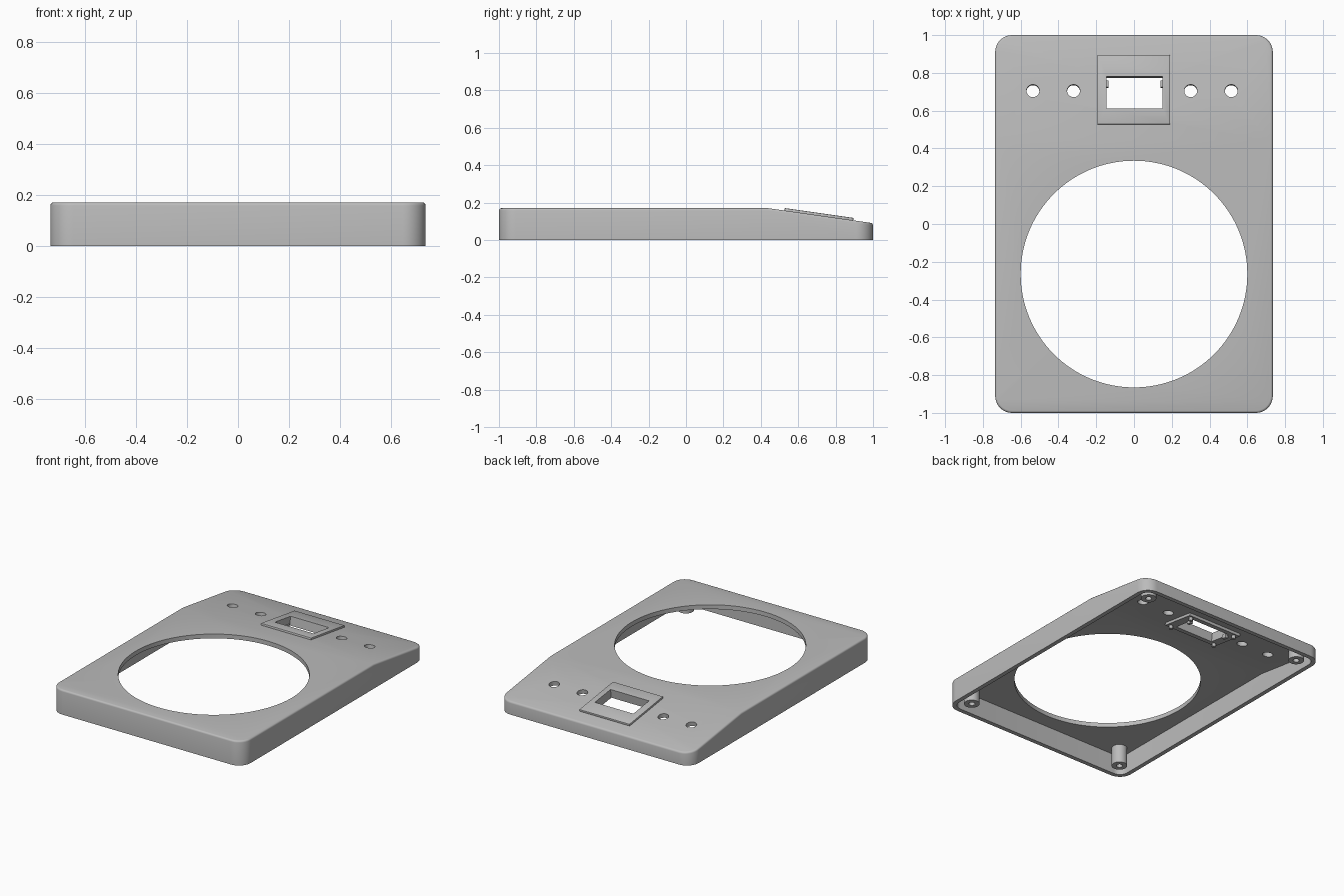
import bpy, bmesh, math
from mathutils import Matrix, Vector

cube = bpy.data.objects.get("Cube")
if cube:
    bpy.data.objects.remove(cube, do_unlink=True)

# Main dimensions
HALF_X, HALF_Y, HEIGHT = 0.735, 1.0, 0.17
RIDGE_Y, BACK_Z, WALL = 0.44, 0.09, 0.03
SLOPE = math.atan2(HEIGHT - BACK_Z, HALF_Y - RIDGE_Y)
PANEL_Y = 0.71

grey = bpy.data.materials.new("matte grey plastic")
grey.use_nodes = True
colour = (0.5, 0.5, 0.5, 1)
grey.diffuse_color = colour
grey.node_tree.nodes["Principled BSDF"].inputs["Base Color"].default_value = colour

# Local frame lying on the sloped panel (z = 0 is its outer face)
panel = (Matrix.Translation((0, PANEL_Y, HEIGHT - (PANEL_Y - RIDGE_Y) * math.tan(SLOPE)))
         @ Matrix.Rotation(-SLOPE, 4, 'X'))


def finish(name, bm):
    bmesh.ops.recalc_face_normals(bm, faces=bm.faces)
    mesh = bpy.data.meshes.new(name)
    bm.to_mesh(mesh)
    bm.free()
    mesh.materials.append(grey)
    obj = bpy.data.objects.new(name, mesh)
    bpy.context.collection.objects.link(obj)
    return obj


def box(name, size, loc, matrix=Matrix(), bevel=0):
    bm = bmesh.new()
    bmesh.ops.create_cube(bm, size=1)
    bmesh.ops.transform(bm, matrix=matrix @ Matrix.Translation(loc) @ Matrix.Diagonal((*size, 1)),
                        verts=bm.verts)
    if bevel:
        bmesh.ops.bevel(bm, geom=bm.edges[:], offset=bevel, segments=2, profile=0.5, affect='EDGES')
    return finish(name, bm)


def cylinder(name, radius, x, y, z0, z1, sides=32, matrix=Matrix()):
    bm = bmesh.new()
    bmesh.ops.create_cone(bm, cap_ends=True, segments=sides, radius1=radius, radius2=radius,
                          depth=z1 - z0,
                          matrix=matrix @ Matrix.Translation((x, y, (z0 + z1) / 2)))
    return finish(name, bm)


def wedge(name, hx, hy, radius, z0, z1, bevel=0):
    """Rounded slab whose back part is cut down to the slope."""
    bm = bmesh.new()
    ring = []
    steps = 10
    for i, (sx, sy) in enumerate(((1, 1), (-1, 1), (-1, -1), (1, -1))):
        for k in range(steps + 1):
            a = math.pi / 2 * (i + k / steps)
            ring.append(bm.verts.new((sx * (hx - radius) + radius * math.cos(a),
                                      sy * (hy - radius) + radius * math.sin(a), z0)))
    base = bm.faces.new(ring)
    top = bmesh.ops.extrude_face_region(bm, geom=[base], use_keep_orig=True)["geom"]
    bmesh.ops.translate(bm, vec=(0, 0, z1 - z0),
                        verts=[g for g in top if isinstance(g, bmesh.types.BMVert)])
    bmesh.ops.bisect_plane(bm, geom=bm.verts[:] + bm.edges[:] + bm.faces[:],
                           plane_co=(0, RIDGE_Y, z1),
                           plane_no=(0, math.sin(SLOPE), math.cos(SLOPE)), clear_outer=True)
    bmesh.ops.holes_fill(bm, edges=[e for e in bm.edges if e.is_boundary])
    bmesh.ops.recalc_face_normals(bm, faces=bm.faces)
    if bevel:
        rim = []
        for e in bm.edges:
            zs = sorted(f.normal.z for f in e.link_faces)
            if len(zs) == 2 and abs(zs[0]) < 0.1 and zs[1] > 0.9:
                rim.append(e)
        bmesh.ops.bevel(bm, geom=rim, offset=bevel, segments=3, profile=0.5, affect='EDGES')
    return finish(name, bm)


def cut(target, *cutters):
    for cutter in cutters:
        mod = target.modifiers.new("cut", 'BOOLEAN')
        mod.operation, mod.solver, mod.object = 'DIFFERENCE', 'EXACT', cutter
        bpy.context.view_layer.objects.active = target
        bpy.ops.object.modifier_apply(modifier=mod.name)
        bpy.data.objects.remove(cutter, do_unlink=True)
    return target


def window(name):
    return box(name, (0.295, 0.172, 0.4), (0.0025, -0.015, 0), panel)


parts = []

# Hollow housing, open below, with the big round opening
housing = wedge("housing", HALF_X, HALF_Y, 0.09, 0, HEIGHT, 0.012)
cut(housing,
    wedge("cavity", HALF_X - WALL, HALF_Y - WALL, 0.06, -0.05, HEIGHT - WALL),
    cylinder("round_opening", 0.6, 0, -0.265, -0.1, 0.4, 128),
    window("window_opening"))
for x in (-0.535, -0.32, 0.3, 0.515):
    cut(housing, cylinder("button_hole", 0.034, x, -0.005, -0.2, 0.2, 32, panel))
parts.append(housing)

# Raised bezel round the window
bezel = box("window_bezel", (0.385, 0.372, 0.018), (-0.002, 0, 0.004), panel, 0.004)
parts.append(cut(bezel, window("bezel_opening")))

# Mounting frame under the window, with pins and clips
frame = box("display_frame", (0.42, 0.25, 0.022), (0.0025, -0.015, -0.037), panel)
parts.append(cut(frame, window("frame_opening")))
for side in (-1, 1):
    for end in (-1, 1):
        parts.append(cylinder("display_pin", 0.013, 0.0025 + side * 0.18, -0.015 + end * 0.1,
                              -0.07, -0.04, 16, panel))
    parts.append(box("display_clip", (0.02, 0.035, 0.03), (0.0025 + side * 0.147, 0.037, -0.05), panel))

# Corner screw posts
for x in (-0.62, 0.62):
    for y, top in ((-0.885, 0.15), (0.885, 0.088)):
        post = cylinder("screw_post", 0.05, x, y, 0.01, top, 40)
        parts.append(cut(post, cylinder("screw_hole", 0.02, x, y, -0.05, 0.06, 24)))

# Smooth the curved walls, keep the corners crisp
bpy.ops.object.select_all(action='DESELECT')
for part in parts:
    part.select_set(True)
bpy.context.view_layer.objects.active = housing
bpy.ops.object.shade_smooth_by_angle(angle=math.radians(32))
